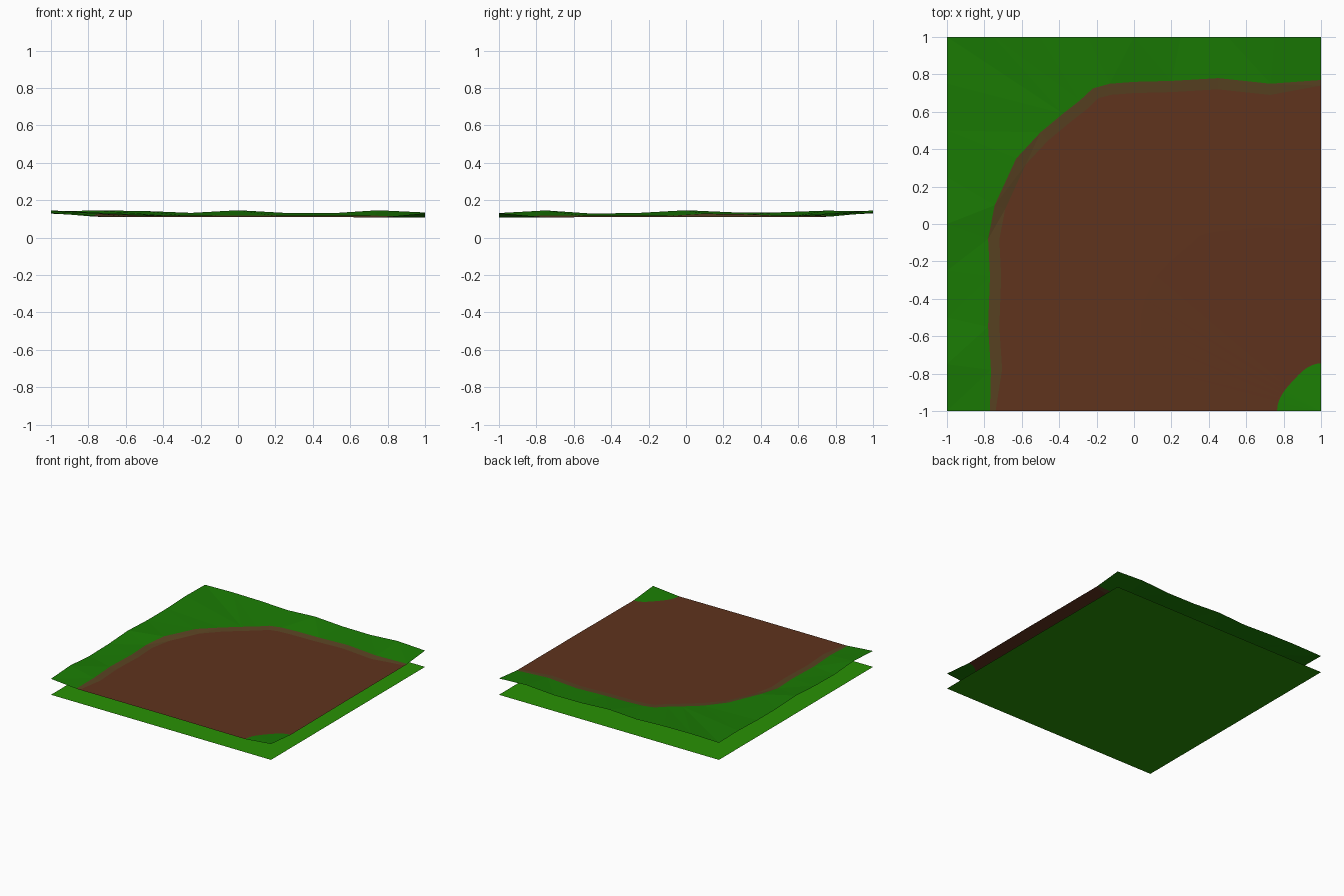
import bpy, bmesh, math
from mathutils import Vector

if "Cube" in bpy.data.objects:
    bpy.data.objects.remove(bpy.data.objects["Cube"])


def material(name, rgb):
    m = bpy.data.materials.new(name)
    m.diffuse_color = (*rgb, 1)
    m.use_nodes = True
    m.node_tree.nodes["Principled BSDF"].inputs["Base Color"].default_value = m.diffuse_color
    return m


GRASS = material("grass green", (0.0105, 0.2, 0.0012))
BASE = material("base light green", (0.022, 0.285, 0.0015))
DIRT = material("dirt brown", (0.115, 0.033, 0.0125))
BANK = material("bank brown", (0.1, 0.055, 0.016))


def finish(name, bm, mats):
    bmesh.ops.recalc_face_normals(bm, faces=bm.faces)
    if sum(f.normal.z for f in bm.faces) < 0:
        bmesh.ops.reverse_faces(bm, faces=bm.faces)
    me = bpy.data.meshes.new(name)
    bm.to_mesh(me)
    bm.free()
    for m in mats:
        me.materials.append(m)
    ob = bpy.data.objects.new(name, me)
    bpy.context.collection.objects.link(ob)
    return ob


# flat base sheet on the ground
bm = bmesh.new()
bmesh.ops.create_grid(bm, x_segments=1, y_segments=1, size=1)
finish("base_sheet", bm, [BASE])

# heights of the tile edge, left side then back side, every quarter unit
edge_z = [.131, .145, .128, .132, .146, .135, .135, .144, .14,
          .145, .142, .132, .146, .132, .13, .146, .134]
border = [Vector((-1, -1 + i * .25, z)) if i < 9 else Vector((-1 + (i - 8) * .25, 1, z))
          for i, z in enumerate(edge_z)]

# where the grass meets the dirt road
line = [(-.77, -1), (-.765, -.78), (-.78, -.55), (-.77, -.28), (-.78, -.08), (-.745, .1),
        (-.63, .35), (-.5, .49), (-.38, .59), (-.29, .66), (-.22, .725), (-.13, .75),
        (0, .76), (.2, .765), (.45, .78), (.73, .75), (1, .77)]
n = len(line)
outer, inner, middle, arc = [], [], [], []
for i, (x, y) in enumerate(line):
    a, b = Vector(line[max(i - 1, 0)]), Vector(line[min(i + 1, n - 1)])
    t = (b - a).normalized()
    end = i in (0, n - 1)
    lip = {5: .128, 6: .124}.get(i, .112 if end else .117)
    outer.append(Vector((x, y, lip)))
    w = .03 if end else .06
    p = Vector((x + t.y * w, y - t.x * w, .111))
    if i == 0:
        p.y = -1
    if i == n - 1:
        p.x = 1
    inner.append(p)
    # flattened grass corner at the inside of the bend
    ang = math.pi - (math.pi / 2) * i / (n - 1)
    r = 1 - .1 * math.sin(2 * ang) ** 2
    q = Vector((1 + .235 * r * math.cos(ang), -1 + .255 * r * math.sin(ang), .108))
    arc.append(q)
    m = (p + q) / 2
    m.z = .111
    middle.append(m)

# loft the terrain: grass verge, bank, road, corner grass
bm = bmesh.new()
rows = [[bm.verts.new(p) for p in r] for r in (border, outer, inner, middle, arc)]
for k, mat in enumerate((0, 2, 1, 1)):
    for i in range(n - 1):
        f = bm.faces.new((rows[k][i], rows[k + 1][i], rows[k + 1][i + 1], rows[k][i + 1]))
        f.material_index = mat
tip = bm.verts.new((1, -1, .13))
for i in range(n - 1):
    bm.faces.new((rows[4][i], tip, rows[4][i + 1]))
bmesh.ops.triangulate(bm, faces=bm.faces)
finish("terrain_with_road_bend", bm, [GRASS, DIRT, BANK])
